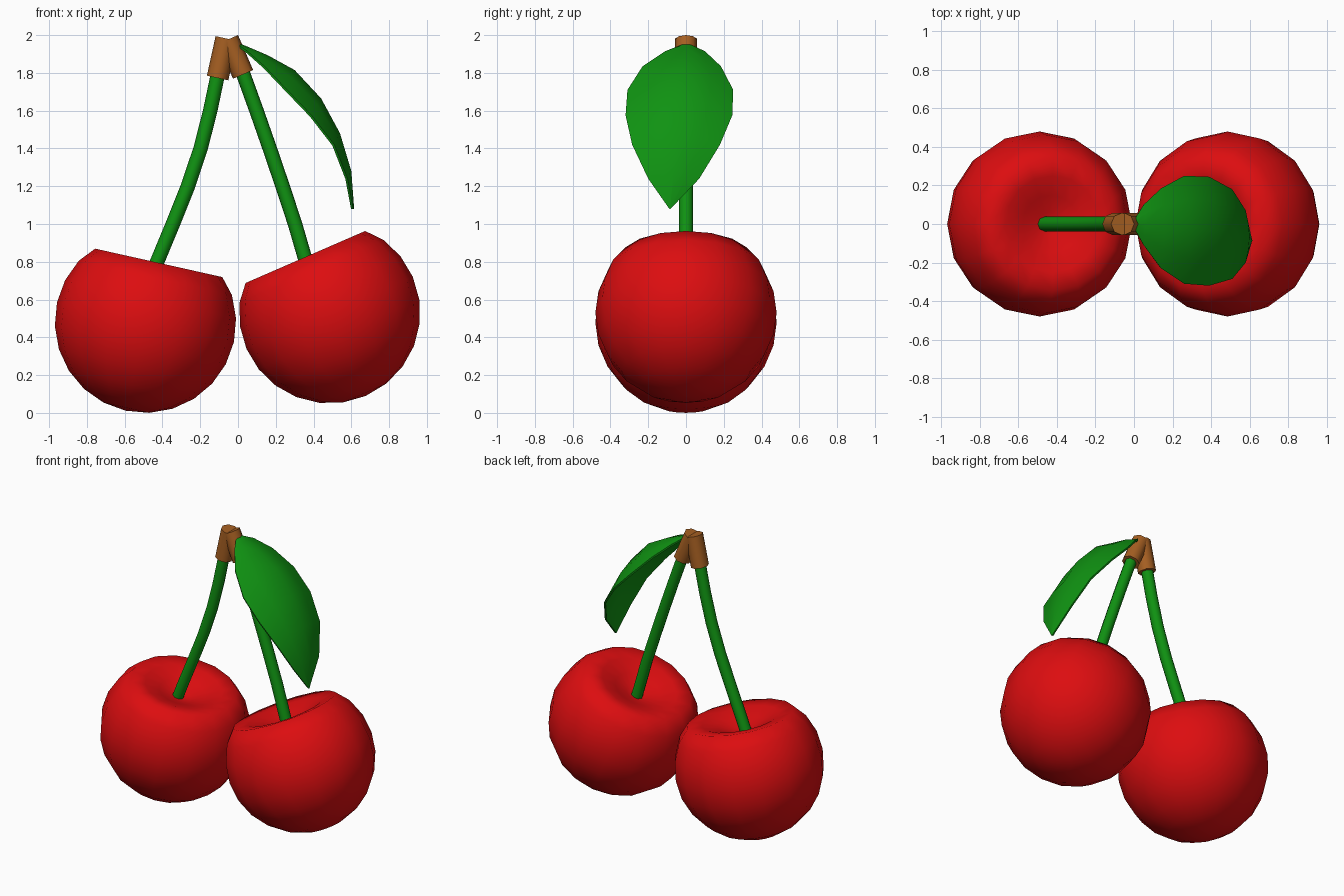
import bpy, bmesh, math
from mathutils import Vector, Matrix

if "Cube" in bpy.data.objects:
    bpy.data.objects.remove(bpy.data.objects["Cube"])


def material(name, rgb):
    m = bpy.data.materials.new(name)
    m.diffuse_color = (*rgb, 1)
    m.use_nodes = True
    m.node_tree.nodes["Principled BSDF"].inputs["Base Color"].default_value = m.diffuse_color
    return m


RED = material("cherry red", (0.72, 0.004, 0.005))
GREEN = material("leaf green", (0.005, 0.29, 0.006))
BROWN = material("woody brown", (0.38, 0.115, 0.016))


def finish(bm, name, mat, angle):
    bmesh.ops.recalc_face_normals(bm, faces=bm.faces)
    me = bpy.data.meshes.new(name)
    bm.to_mesh(me)
    bm.free()
    me.materials.append(mat)
    ob = bpy.data.objects.new(name, me)
    bpy.context.collection.objects.link(ob)
    bpy.ops.object.select_all(action='DESELECT')
    ob.select_set(True)
    bpy.context.view_layer.objects.active = ob
    bpy.ops.object.shade_smooth_by_angle(angle=math.radians(angle))
    return ob


def loft(bm, rings, closed=True):
    """Skin a list of point rings with quads."""
    vr = [[bm.verts.new(p) for p in ring] for ring in rings]
    n = len(vr[0])
    for a, b in zip(vr, vr[1:]):
        for i in range(n if closed else n - 1):
            j = (i + 1) % n
            bm.faces.new((a[i], a[j], b[j], b[i]))
    return vr


def circle(r, z, n):
    return [Vector((r * math.cos(2 * math.pi * i / n),
                    r * math.sin(2 * math.pi * i / n), z)) for i in range(n)]


def cherry(name, centre, tilt):
    # dimpled top, then a round body in 15 degree steps
    R = 0.48
    prof = [(0.0, 0.225), (0.06, 0.235), (0.15, 0.272), (0.25, 0.31), (0.345, 0.322)]
    prof += [(R * math.sin(math.radians(a)), R * math.cos(math.radians(a)))
             for a in range(60, 181, 15)]
    bm = bmesh.new()
    loft(bm, [circle(max(r, 0), z, 16) for r, z in prof])
    bmesh.ops.remove_doubles(bm, verts=bm.verts, dist=1e-4)
    bmesh.ops.transform(bm, verts=bm.verts, matrix=Matrix.Translation(centre)
                        @ Matrix.Rotation(math.radians(tilt), 4, 'Y'))
    finish(bm, name, RED, 60)


def tube(name, path, r, mat):
    """Eight-sided capped tube along an (x, z) path."""
    pts = [Vector((x, 0, z)) for x, z in path]
    bm = bmesh.new()
    rings = []
    for i, p in enumerate(pts):
        d = (pts[min(i + 1, len(pts) - 1)] - pts[max(i - 1, 0)]).normalized()
        side = Vector((d.z, 0, -d.x))
        rings.append([p + side * c.x + Vector((0, c.y, 0)) for c in circle(r, 0, 8)])
    vr = loft(bm, rings)
    bm.faces.new(vr[0])
    bm.faces.new(vr[-1])
    finish(bm, name, mat, 50)


# fruit
cherry("left_cherry", (-0.49, 0, 0.48), 12.6)
cherry("right_cherry", (0.485, 0, 0.53), -23.5)

# curved stems
tube("left_stem", [(-0.475, 0.68), (-0.428, 0.80), (-0.345, 1.0), (-0.265, 1.2),
                   (-0.198, 1.4), (-0.147, 1.6), (-0.105, 1.80)], 0.038, GREEN)
tube("right_stem", [(0.39, 0.70), (0.36, 0.80), (0.302, 1.0), (0.236, 1.2),
                    (0.168, 1.4), (0.098, 1.6), (0.022, 1.81)], 0.038, GREEN)

# woody ends of the stems
tube("left_stem_end", [(-0.108, 1.773), (-0.062, 1.982)], 0.058, BROWN)
tube("right_stem_end", [(0.027, 1.792), (-0.053, 1.977)], 0.058, BROWN)

# leaf: rows of ridge (x, y, z), edge (x, z), and edge y on each side
ROWS = [((0.0, 0.0, 1.96), (0.0, 1.95), -0.02, 0.02),
        ((0.06, 0.0, 1.935), (0.05, 1.915), -0.11, 0.10),
        ((0.16, -0.005, 1.892), (0.14, 1.835), -0.23, 0.185),
        ((0.30, -0.015, 1.815), (0.26, 1.71), -0.31, 0.25),
        ((0.44, -0.03, 1.665), (0.39, 1.575), -0.32, 0.245),
        ((0.54, -0.05, 1.48), (0.51, 1.42), -0.285, 0.18),
        ((0.60, -0.065, 1.28), (0.58, 1.24), -0.20, 0.07),
        ((0.615, -0.085, 1.08), (0.61, 1.08), -0.088, -0.082)]
bm = bmesh.new()
rows = []
for ridge, (ex, ez), y0, y1 in ROWS:
    top = Vector(ridge)
    row = []
    for y, t in ((y0, 1), (y0, 0.55), (0, 0), (y1, 0.55), (y1, 1)):
        drop = t ** 1.6
        row.append(Vector((top.x + (ex - top.x) * drop,
                           top.y + (y - top.y) * t,
                           top.z + (ez - top.z) * drop)))
    rows.append(row)
loft(bm, rows, closed=False)
bmesh.ops.recalc_face_normals(bm, faces=bm.faces)
bm.normal_update()
if sum(f.normal.z for f in bm.faces) < 0:
    bmesh.ops.reverse_faces(bm, faces=bm.faces)
# thin underside
bm.normal_update()
bmesh.ops.solidify(bm, geom=bm.faces[:], thickness=0.012)
finish(bm, "leaf", GREEN, 35)
